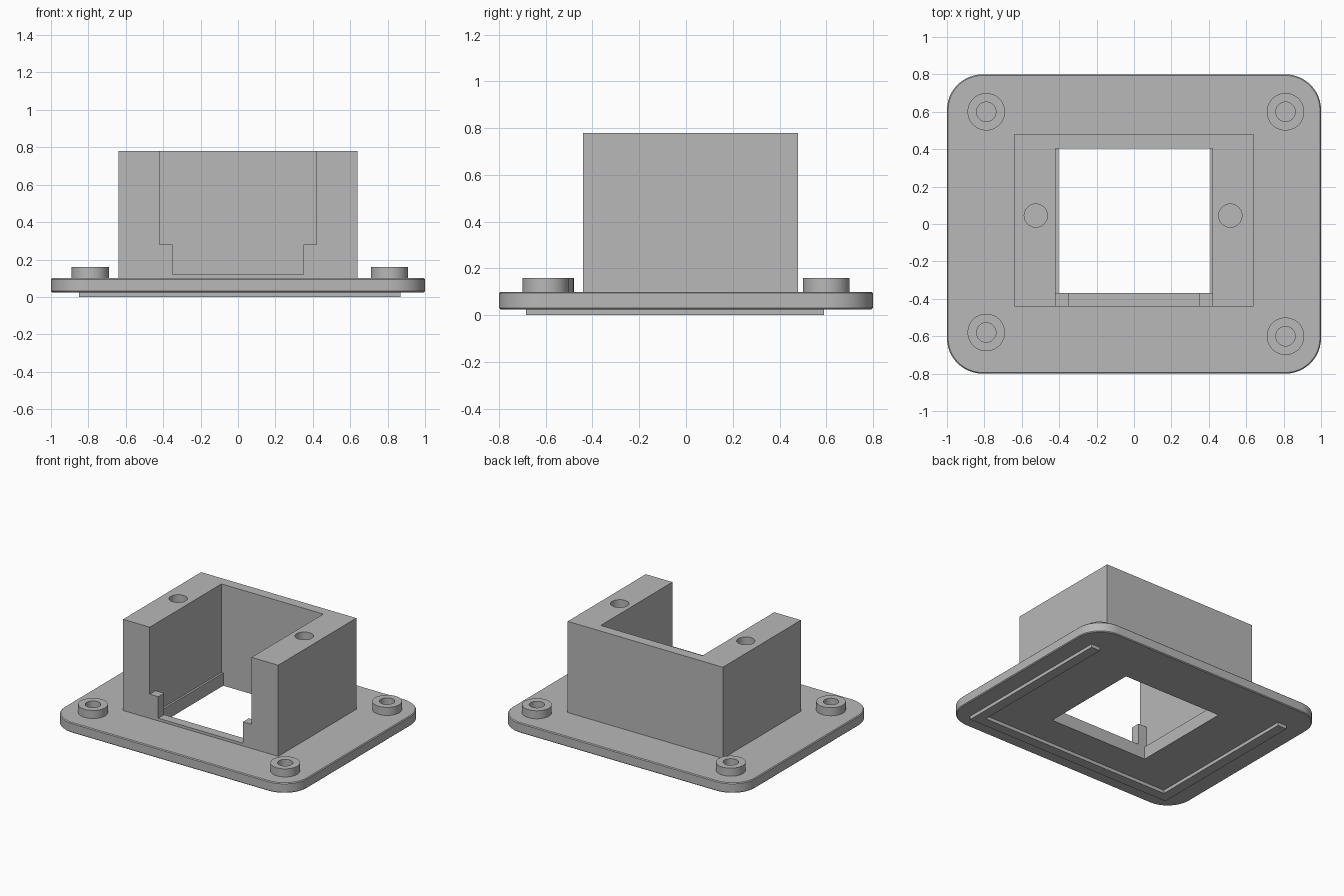
import bpy
import bmesh
import math
from mathutils import Matrix, Vector

if "Cube" in bpy.data.objects:
    bpy.data.objects.remove(bpy.data.objects["Cube"], do_unlink=True)

GREY = (0.48, 0.48, 0.48, 1)
grey = bpy.data.materials.new("grey_plastic")
grey.use_nodes = True
grey.diffuse_color = GREY
grey.node_tree.nodes["Principled BSDF"].inputs["Base Color"].default_value = GREY


def finish(name, bm):
    mesh = bpy.data.meshes.new(name)
    bm.to_mesh(mesh)
    bm.free()
    mesh.materials.append(grey)
    obj = bpy.data.objects.new(name, mesh)
    bpy.context.collection.objects.link(obj)
    return obj


def add_box(bm, x0, x1, y0, y1, z0, z1):
    size = Vector((x1 - x0, y1 - y0, z1 - z0))
    centre = Vector((x0 + x1, y0 + y1, z0 + z1)) / 2
    matrix = Matrix.Translation(centre) @ Matrix.Diagonal((*size, 1))
    bmesh.ops.create_cube(bm, size=1, matrix=matrix)


def box(name, *limits):
    bm = bmesh.new()
    add_box(bm, *limits)
    return finish(name, bm)


def cylinder(name, x, y, z0, z1, radius):
    bm = bmesh.new()
    bmesh.ops.create_cone(bm, cap_ends=True, segments=48, radius1=radius,
                          radius2=radius, depth=z1 - z0,
                          matrix=Matrix.Translation((x, y, (z0 + z1) / 2)))
    return finish(name, bm)


def cut(target, *cutters):
    """Subtract each cutter, keep the result as plain mesh."""
    for cutter in cutters:
        mod = target.modifiers.new("cut", "BOOLEAN")
        mod.operation = "DIFFERENCE"
        mod.solver = "EXACT"
        mod.object = cutter
    bpy.context.view_layer.update()
    graph = bpy.context.evaluated_depsgraph_get()
    result = bpy.data.meshes.new_from_object(target.evaluated_get(graph))
    target.modifiers.clear()
    target.data = result
    for cutter in cutters:
        bpy.data.objects.remove(cutter, do_unlink=True)


def smooth(obj):
    bpy.ops.object.select_all(action="DESELECT")
    obj.select_set(True)
    bpy.context.view_layer.objects.active = obj
    bpy.ops.object.shade_smooth_by_angle(angle=math.radians(30))


BASE, TOP, SILL = 0.025, 0.10, 0.12
FRONT, BACK = -0.37, 0.405      # limits of the central opening


def opening(z0, z1):
    return box("opening_cutter", -0.405, 0.41, FRONT, BACK, z0, z1)


# Base plate with rounded corners and a softened rim
bm = bmesh.new()
add_box(bm, -1, 1, -0.8, 0.8, BASE, TOP)
uprights = [e for e in bm.edges
            if abs(e.verts[0].co.z - e.verts[1].co.z) > 0.01]
bmesh.ops.bevel(bm, geom=uprights, offset=0.19, segments=12, profile=0.5,
                affect="EDGES")
rim = [e for e in bm.edges if abs(e.verts[0].co.z - e.verts[1].co.z) < 0.001]
bmesh.ops.bevel(bm, geom=rim, offset=0.006, segments=1, affect="EDGES")
plate = finish("base_plate", bm)
cut(plate, opening(-0.5, 0.5))
smooth(plate)

# Housing: three walls, open front with a stepped slot, screw holes on top
housing = box("housing", -0.64, 0.64, -0.44, 0.48, TOP, 0.78)
cut(housing,
    box("cavity_cutter", -0.42, 0.42, FRONT, BACK, SILL, 1),
    box("front_cutter", -0.42, 0.42, -0.6, 0, 0.28, 1),
    box("slot_cutter", -0.35, 0.35, -0.6, 0, SILL, 1),
    opening(0, 0.2),
    cylinder("screw_cutter", -0.525, 0.045, 0.4, 1, 0.062),
    cylinder("screw_cutter", 0.515, 0.045, 0.4, 1, 0.062))
smooth(housing)

# Ring bosses at the plate corners
bosses = {"back_right": (-0.79, 0.60), "back_left": (0.81, 0.60),
          "front_right": (-0.79, -0.58), "front_left": (0.81, -0.60)}
for place, (x, y) in bosses.items():
    boss = cylinder(place + "_boss", x, y, TOP - 0.002, 0.16, 0.10)
    cut(boss, cylinder("bore_cutter", x, y, 0, 0.3, 0.052))
    smooth(boss)

# U-shaped locating rib under the plate, open to the back
rib = box("underside_rib", -0.85, 0.87, -0.685, 0.59, 0, BASE)
cut(rib, box("rib_cutter", -0.775, 0.795, -0.61, 1, -0.5, 0.5))
